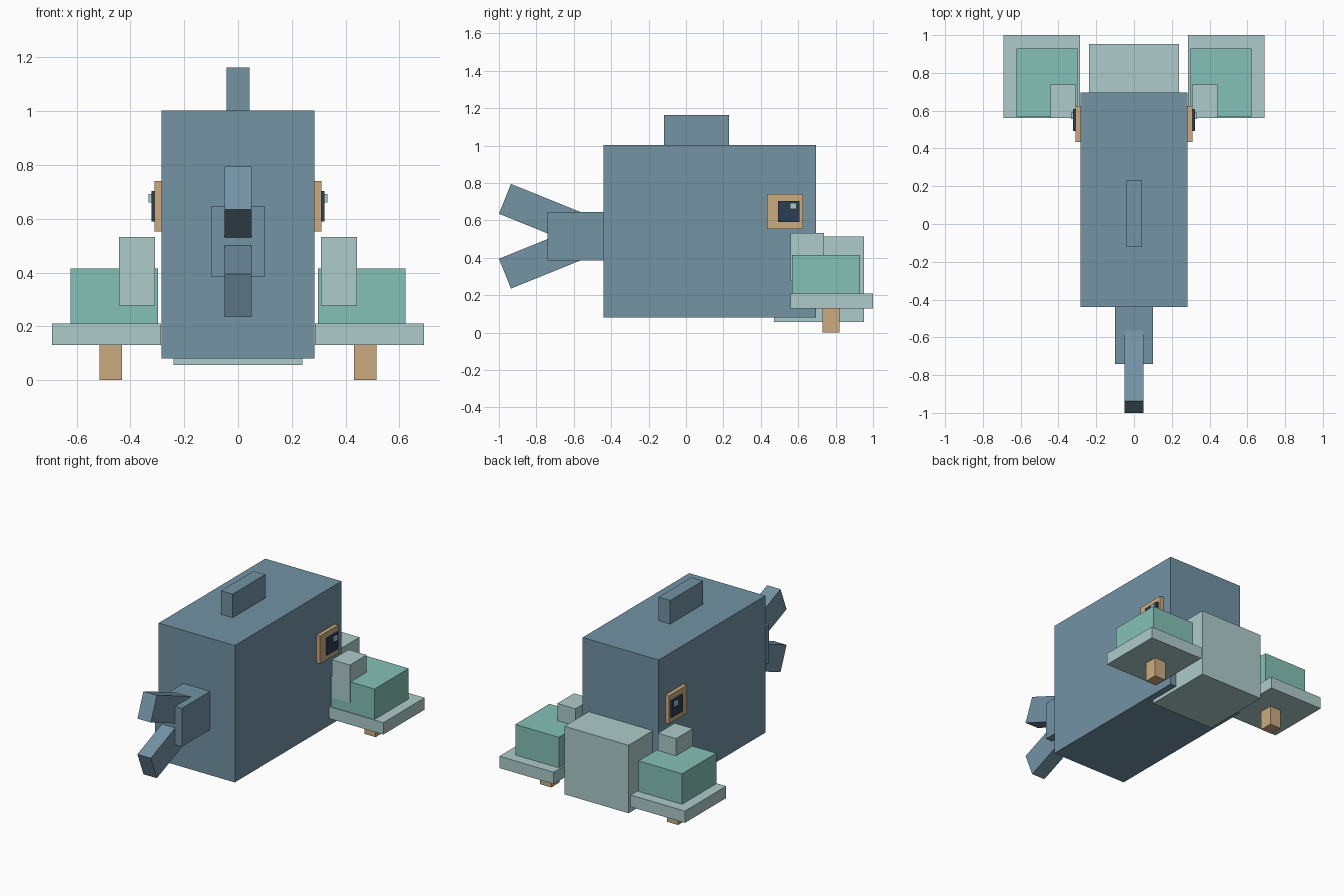
import bpy
from math import radians, cos, sin
from mathutils import Vector

cube = bpy.data.objects.get("Cube")
if cube:
    bpy.data.objects.remove(cube, do_unlink=True)


def material(name, hex_code):
    """Flat material from an sRGB hex colour, stored as linear."""
    srgb = [int(hex_code[i:i + 2], 16) / 255 for i in (0, 2, 4)]
    color = [((c + 0.055) / 1.055) ** 2.4 for c in srgb] + [1]
    mat = bpy.data.materials.new(name)
    mat.use_nodes = True
    mat.diffuse_color = color
    mat.node_tree.nodes["Principled BSDF"].inputs["Base Color"].default_value = color
    return mat


SLATE = material("slate_blue", "7393A5")
PALE = material("pale_teal", "AECCCB")
TEAL = material("teal", "84C1B7")
TAN = material("tan", "CCAB80")
NAVY = material("dark_navy", "2C3E52")


def box(name, mat, x, y, z):
    """Box spanning the given (low, high) ranges."""
    spans = (x, y, z)
    bpy.ops.mesh.primitive_cube_add(size=1, location=[(a + b) / 2 for a, b in spans])
    obj = bpy.context.object
    obj.name = obj.data.name = name
    obj.scale = [b - a for a, b in spans]
    obj.data.materials.append(mat)
    return obj


def box_pair(name, mat, x, y, z):
    """The same box on the left (+x) and right (-x) side."""
    box("left_" + name, mat, x, y, z)
    box("right_" + name, mat, (-x[1], -x[0]), y, z)


# Body, dorsal fin and snout
box("body", SLATE, (-0.284, 0.284), (-0.44, 0.696), (0.08, 1.003))
box("dorsal_fin", SLATE, (-0.043, 0.043), (-0.118, 0.23), (1.0, 1.162))
box("snout", PALE, (-0.239, 0.239), (0.47, 0.953), (0.056, 0.515))

# Tail stem with two splayed flukes
box("tail_stem", SLATE, (-0.1, 0.1), (-0.74, -0.43), (0.386, 0.645))
STEM_Z, LENGTH, ANGLE = 0.515, 0.45, radians(22)
for name, side in (("upper_fluke", 1), ("lower_fluke", -1)):
    fluke = box(name, SLATE, (-0.05, 0.05), (-LENGTH / 2, LENGTH / 2), (-0.086, 0.086))
    tip = Vector((0, -0.968, STEM_Z + side * 0.2))
    fluke.location = tip + Vector((0, cos(ANGLE), -side * sin(ANGLE))) * LENGTH / 2
    fluke.rotation_euler.x = -side * ANGLE

# Eyes: surround, pupil and glint stacked outwards
box_pair("eye_surround", TAN, (0.27, 0.31), (0.433, 0.626), (0.553, 0.741))
box_pair("pupil", NAVY, (0.29, 0.322), (0.493, 0.608), (0.59, 0.704))
box_pair("eye_glint", PALE, (0.3, 0.333), (0.556, 0.59), (0.66, 0.692))

# Side floats: plate, block, post and peg
box_pair("float_plate", PALE, (0.287, 0.692), (0.56, 1.0), (0.13, 0.21))
box_pair("float_block", TEAL, (0.298, 0.622), (0.566, 0.93), (0.2, 0.416))
box_pair("float_post", PALE, (0.308, 0.443), (0.56, 0.738), (0.277, 0.532))
box_pair("float_peg", TAN, (0.431, 0.515), (0.73, 0.82), (0.0, 0.14))
